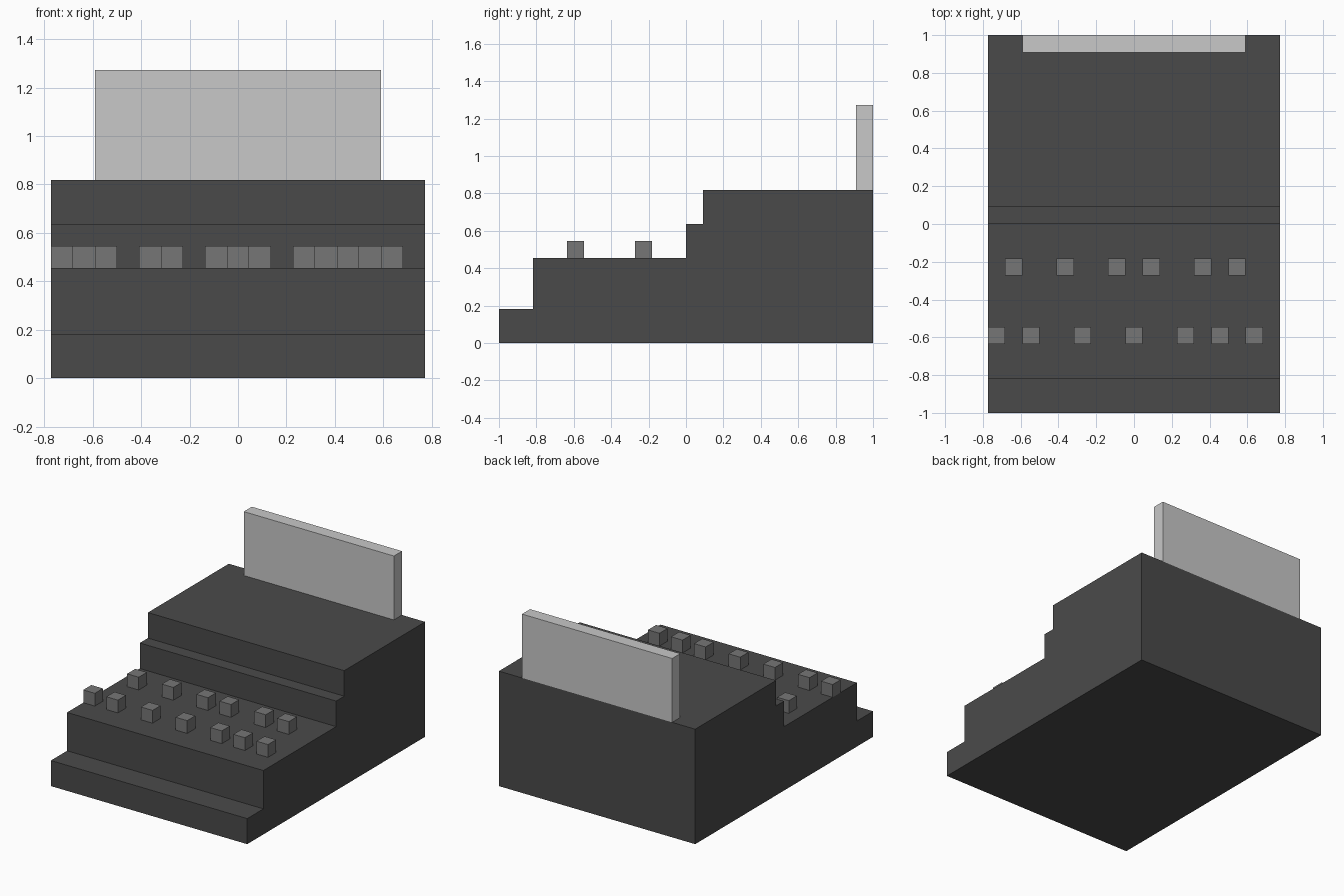
import bpy, bmesh

if "Cube" in bpy.data.objects:
    bpy.data.objects.remove(bpy.data.objects["Cube"])

U = 1 / 11  # module size: the whole model sits on this grid


def material(name, srgb):
    c = srgb / 255
    lin = ((c + 0.055) / 1.055) ** 2.4
    m = bpy.data.materials.new(name)
    m.diffuse_color = (lin, lin, lin, 1)
    m.use_nodes = True
    m.node_tree.nodes["Principled BSDF"].inputs["Base Color"].default_value = m.diffuse_color
    return m


def extrude_profile(name, profile, x0, x1, mat):
    """Extrude a (y, z) profile, given in modules, from x0 to x1."""
    bm = bmesh.new()
    face = bm.faces.new([bm.verts.new((x0 * U, y * U, z * U)) for y, z in profile])
    ext = bmesh.ops.extrude_face_region(bm, geom=[face])
    verts = [v for v in ext["geom"] if isinstance(v, bmesh.types.BMVert)]
    bmesh.ops.translate(bm, verts=verts, vec=((x1 - x0) * U, 0, 0))
    bmesh.ops.recalc_face_normals(bm, faces=bm.faces)
    mesh = bpy.data.meshes.new(name)
    bm.to_mesh(mesh)
    bm.free()
    mesh.materials.append(mat)
    obj = bpy.data.objects.new(name, mesh)
    bpy.context.collection.objects.link(obj)
    return obj


def box(name, x0, x1, y0, y1, z0, z1, mat):
    return extrude_profile(name, [(y0, z0), (y1, z0), (y1, z1), (y0, z1)], x0, x1, mat)


dark = material("dark_grey", 74)
mid = material("mid_grey", 118)
light = material("light_grey", 200)

# Stepped body
steps = [(-11, 0), (11, 0), (11, 9), (1, 9), (1, 7), (0, 7),
         (0, 5), (-9, 5), (-9, 2), (-11, 2)]
extrude_profile("body", steps, -8.5, 8.5, dark)

# Upright sheet at the back
box("paper_sheet", -6.5, 6.5, 10, 11, 9, 14, light)

# Two rows of keys on the lower deck
rows = {"back_key": (-3, (-7, -4, -1, 1, 4, 6)),
        "front_key": (-7, (-8, -6, -3, 0, 3, 5, 7))}
for name, (y, columns) in rows.items():
    for i, x in enumerate(columns, 1):
        box(f"{name}_{i}", x - 0.5, x + 0.5, y, y + 1, 5, 6, mid)
